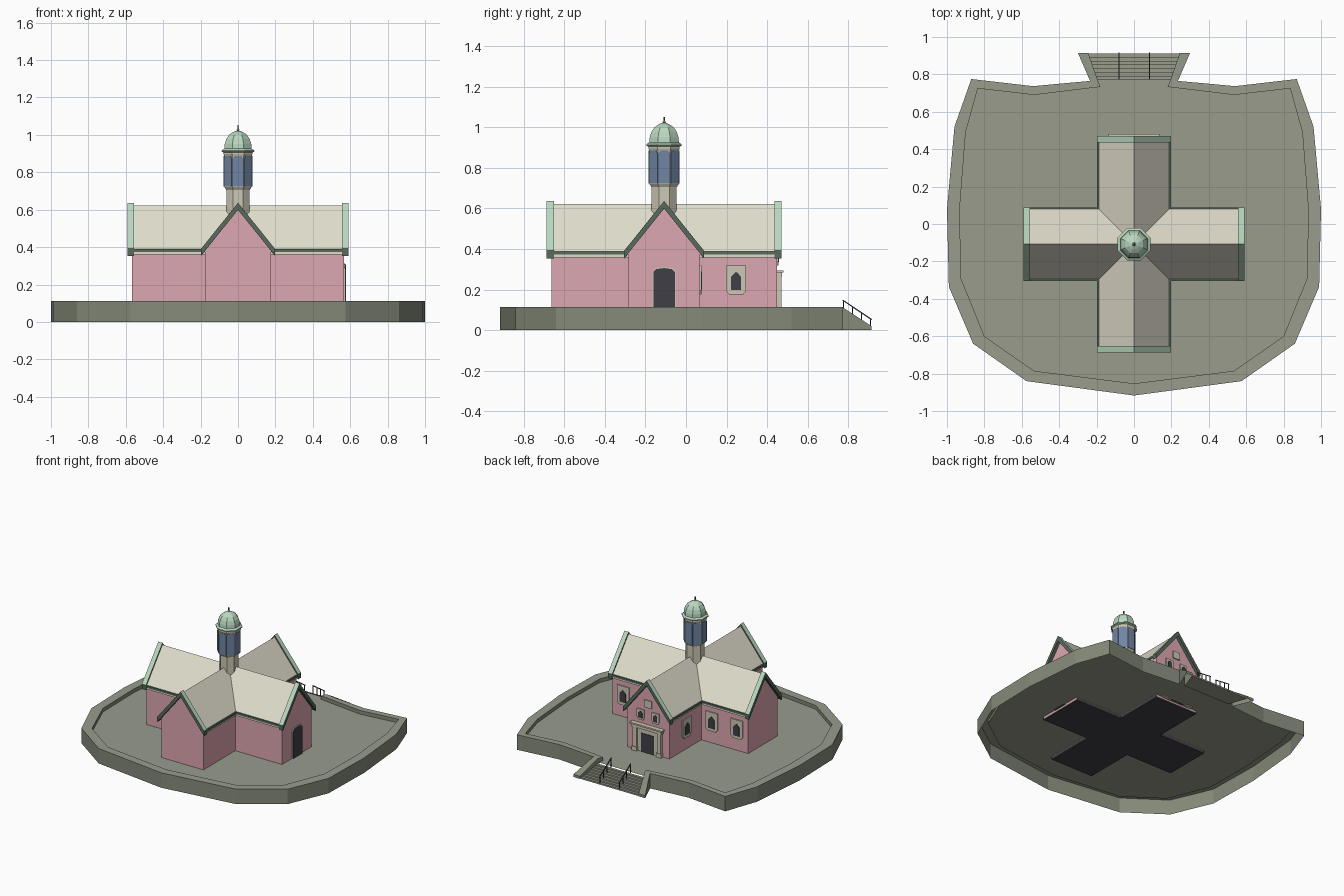
import bpy, bmesh, math
from mathutils import Vector

if "Cube" in bpy.data.objects:
    bpy.data.objects.remove(bpy.data.objects["Cube"])

CY = -0.108          # centre of the cross plan in y
FLOOR = 0.085        # terrace level


def material(name, r, g, b):
    m = bpy.data.materials.new(name)
    lin = [((c / 255 + 0.055) / 1.055) ** 2.4 for c in (r, g, b)]
    m.diffuse_color = (*lin, 1)
    m.use_nodes = True
    m.node_tree.nodes["Principled BSDF"].inputs["Base Color"].default_value = m.diffuse_color
    return m


ROOF = material("cream roof", 224, 221, 203)
PINK = material("pink plaster", 222, 167, 177)
PAVING = material("grey green paving", 152, 156, 140)
STONE = material("grey green wall", 133, 139, 122)
GREEN = material("pale copper green", 186, 216, 192)
DEEP = material("dark copper green", 88, 106, 92)
BLUE = material("slate blue", 112, 134, 164)
TRIM = material("tan trim", 206, 201, 182)
DARK = material("dark glazing", 64, 63, 70)


def loft(name, rings, mats, caps=True, closed=True, rule=None):
    """Skin a list of equal rings; rule(normal) picks the material slot."""
    bm = bmesh.new()
    vs = [[bm.verts.new(p) for p in ring] for ring in rings]
    n = len(rings[0])
    for a, b in zip(vs, vs[1:]):
        for i in range(n if closed else n - 1):
            j = (i + 1) % n
            bm.faces.new((a[i], a[j], b[j], b[i]))
    if caps:
        bm.faces.new(vs[0])
        bm.faces.new(vs[-1])
    bmesh.ops.recalc_face_normals(bm, faces=bm.faces)
    if rule:
        bm.normal_update()
        for f in bm.faces:
            f.material_index = rule(f.normal)
    me = bpy.data.meshes.new(name)
    bm.to_mesh(me)
    bm.free()
    for m in mats:
        me.materials.append(m)
    ob = bpy.data.objects.new(name, me)
    bpy.context.collection.objects.link(ob)
    return ob


def plate(name, pts, place, d0, d1, mat, rule=None):
    """Extrude a (u, z) profile along the facing direction from d0 to d1."""
    ox, oy, deg = place
    a = math.radians(deg)
    n, u = Vector((math.cos(a), math.sin(a))), Vector((-math.sin(a), math.cos(a)))
    rings = [[(ox + u.x * p + n.x * d, oy + u.y * p + n.y * d, z) for p, z in pts]
             for d in (d0, d1)]
    return loft(name, rings, mat if isinstance(mat, list) else [mat], rule=rule)


def rect(u0, u1, z0, z1):
    return [(u0, z0), (u1, z0), (u1, z1), (u0, z1)]


def arch(c, h, z0, z1, cut):
    return [(c - h, z0), (c + h, z0), (c + h, z1 - cut), (c + h - cut * .7, z1 - cut * .25),
            (c, z1), (c - h + cut * .7, z1 - cut * .25), (c - h, z1 - cut)]


def chevron(h, top, slope, t):
    e = top - slope * h
    return [(-h, e), (0, top), (h, e), (h, e - t), (0, top - t), (-h, e - t)]


def bar(name, p, q, r, mat):
    p, q = Vector(p), Vector(q)
    rot = (q - p).to_track_quat('Z', 'Y')
    sq = [rot @ Vector((r * x, r * y, 0)) for x, y in ((-1, -1), (1, -1), (1, 1), (-1, 1))]
    return loft(name, [[p + s for s in sq], [q + s for s in sq]], [mat])


# --- terrace: parapet wall with sloping wings beside the stairs
TOP = 0.113
half = [  # outer x, y, inner x, y, top z, inner foot z
    (.30, .915, .245, .915, .02, 0), (.238, .772, .195, .772, TOP, 0.07),
    (.235, .765, .18, .733, TOP, FLOOR), (.54, .737, .535, .69, TOP, FLOOR),
    (.87, .775, .835, .725, TOP, FLOOR), (.96, .52, .90, .49, TOP, FLOOR),
    (1.0, .08, .932, .08, TOP, FLOOR), (.99, -.335, .925, -.29, TOP, FLOOR),
    (.86, -.64, .80, -.60, TOP, FLOOR), (.575, -.84, .535, -.785, TOP, FLOOR),
    (0, -.917, 0, -.853, TOP, FLOOR)]
outline = half + [(-a, b, -c, d, t, f) for a, b, c, d, t, f in reversed(half[:-1])]
loft("terrace_wall", [[(a, b, 0), (a, b, t), (c, d, t), (c, d, f)]
                      for a, b, c, d, t, f in outline],
     [STONE, PAVING], caps=True, closed=False, rule=lambda n: 1 if abs(n.z) > .9 else 0)

# --- terrace paving as a single sheet
bm = bmesh.new()
ring = [(.195, .772)] + [o[2:4] for o in outline[2:-2]] + [(-.195, .772)]
face = bm.faces.new([bm.verts.new((x, y, FLOOR)) for x, y in ring])
bm.normal_update()
if face.normal.z < 0:
    face.normal_flip()
me = bpy.data.meshes.new("terrace_floor")
bm.to_mesh(me)
bm.free()
me.materials.append(PAVING)
bpy.context.collection.objects.link(bpy.data.objects.new("terrace_floor", me))

# --- flared stairs
for k in range(7):
    y0, y1 = .772 + k * .02, .772 + (k + 1) * .02
    w0, w1 = [.195 + (y - .772) * .35 for y in (y0, y1)]
    z = FLOOR - (k + 1) * .0105
    loft("stair_step", [[(-w0, y0, h), (w0, y0, h), (w1, y1, h), (-w1, y1, h)]
                        for h in (0, z)], [PAVING])

# --- two handrails
for x in (-.08, .083):
    def rail_z(y):
        return .148 - (y - .773) * .67
    bar("handrail", (x, .773, rail_z(.773)), (x, .916, rail_z(.916)), .003, DARK)
    for k in range(4):
        y = .778 + k * .044
        bar("rail_post", (x, y, max(0, rail_z(y) - .065)), (x, y, rail_z(y)), .0025, DARK)

# --- cross-shaped nave, roofs, verges and gutters
gable = [(-.176, .07), (.176, .07), (.176, .385), (0, .602), (-.176, .385)]
for axis, L in ((0, .567), (90, .556)):
    mid = (0, CY, axis)
    plate("nave_walls", gable, mid, -L, L, PINK)
    plate("nave_base", rect(-.178, .178, .06, .08), mid, -L, L, DARK)
    plate("roof", chevron(.19, .622, 1.245, .026), mid, -L, L, ROOF)
    for deg in (axis, axis + 180):
        arm = (0, CY, deg)
        plate("roof_verge", chevron(.197, .637, 1.245, .038), arm, L - .012, L + .023,
              [GREEN, DEEP], rule=lambda n: 0 if n.z > .3 else 1)
        for s in (-1, 1):
            plate("eave_gutter", rect(s * .174, s * .197, .374, .389), arm, .18, L, DEEP)


# --- windows and doors
def window(x, y, deg):
    p = (x, y, deg)
    frame = [(-.034, .175), (.034, .175), (.05, .195), (.05, .318), (-.05, .318), (-.05, .195)]
    plate("window_frame", frame, p, -.001, .008, TRIM)
    plate("window_glass", arch(0, .025, .197, .288, .025), p, .006, .011, DARK)


for s in (-1, 1):
    for x in (.265, .475):
        window(s * x, CY + .176, 90)
    window(s * .176, .247, 0 if s > 0 else 180)

side = (.567, CY, 0)
plate("side_door_frame", arch(0, .058, .08, .312, .022), side, -.001, .006, TRIM)
plate("side_door", arch(0, .053, .08, .306, .02), side, .004, .01, DARK)

# --- entrance portal on the stair gable
front = (0, CY + .556, 90)
plate("portal_surround", rect(-.085, .085, .08, .262), front, -.001, .008, TRIM)
plate("portal_door", rect(-.054, .054, .08, .225), front, .006, .012, DARK)
for s in (-1, 1):
    plate("portal_pilaster", rect(s * .085, s * .118, .08, .265), front, -.001, .022, TRIM)
    plate("pilaster_foot", rect(s * .08, s * .123, .08, .115), front, -.001, .027, TRIM)
    c = s * .062
    plate("gable_window_frame", [(c - .02, .32), (c + .02, .32), (c + .031, .34),
                                 (c + .031, .40), (c - .031, .40), (c - .031, .34)],
          front, -.001, .008, TRIM)
    plate("gable_window_glass", arch(c, .016, .335, .388, .014), front, .006, .011, DARK)
plate("portal_entablature", rect(-.125, .125, .262, .284), front, -.001, .026, TRIM)
plate("portal_cornice", rect(-.135, .135, .284, .295), front, -.001, .034, TRIM)
plate("gable_plaque", rect(-.03, .03, .425, .48), front, -.001, .008, TRIM)


# --- octagonal tower
def octagon(apothem, z):
    r = apothem / math.cos(math.pi / 8)
    return [(r * math.cos(math.pi / 8 + k * math.pi / 4),
             CY + r * math.sin(math.pi / 8 + k * math.pi / 4), z) for k in range(8)]


def turned(name, profile, mat):
    return loft(name, [octagon(r, z) for r, z in profile], [mat])


turned("tower_shaft", [(.062, .5), (.062, .705), (.073, .722), (.073, .885),
                       (.077, .897), (.077, .908)], TRIM)
for k in range(8):
    plate("tower_panel", [(-.029, .724), (.029, .724), (.029, .872), (.019, .886),
                          (-.019, .886), (-.029, .872)], (0, CY, k * 45), .072, .0765, BLUE)
turned("dome", [(.077, .905), (.087, .91), (.087, .917), (.073, .926), (.071, .95), (.063, .977),
                (.048, 1.0), (.028, 1.014), (.012, 1.022)], GREEN)
for x, y, z in octagon(.0, 0)[:1]:
    bar("finial_rod", (x, y, 1.015), (x, y, 1.052), .0035, DARK)
turned("finial_knob", [(.004, 1.02), (.009, 1.026), (.004, 1.033)], GREEN)
